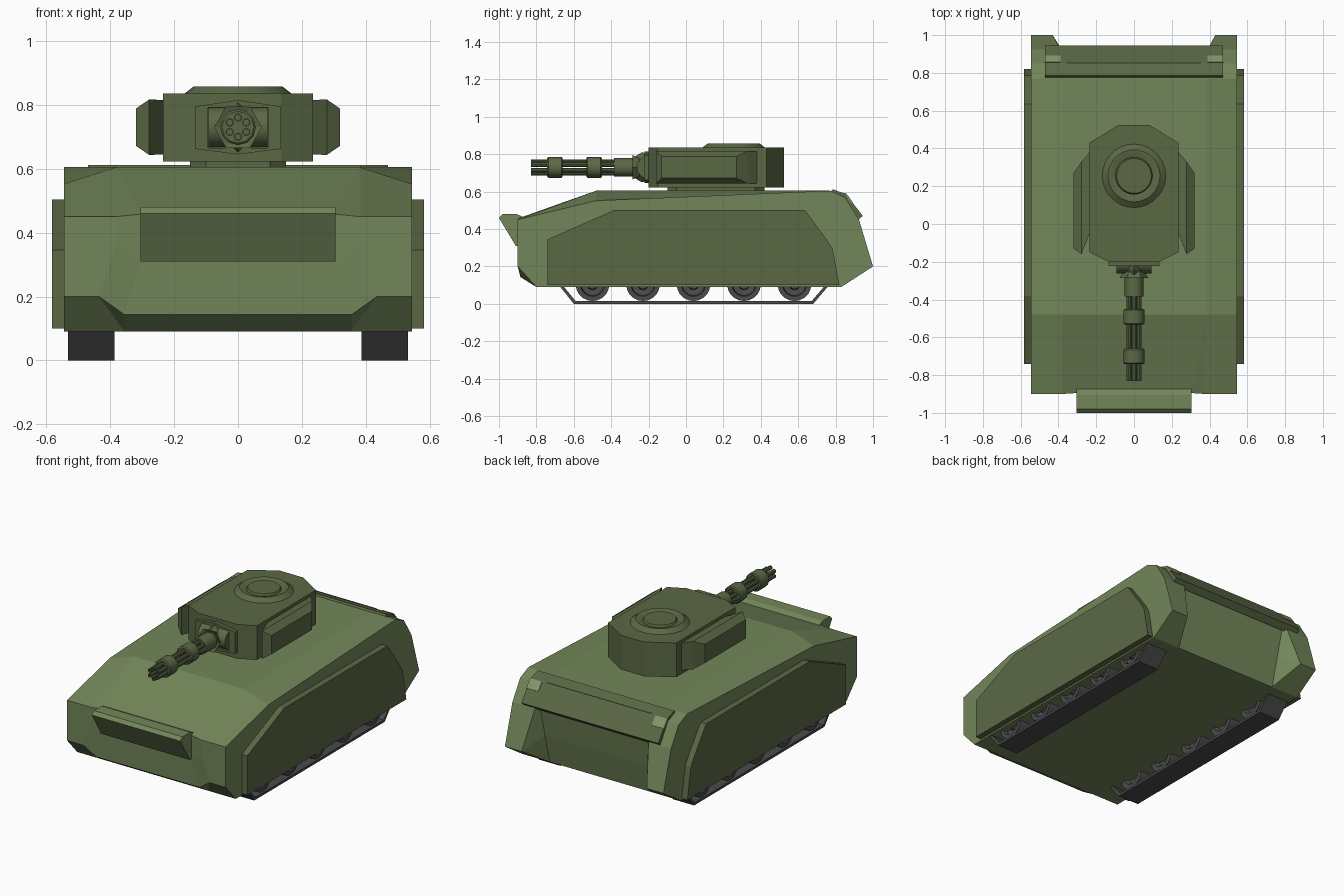
import bpy, math
from mathutils import Matrix, Vector

if "Cube" in bpy.data.objects:
    bpy.data.objects.remove(bpy.data.objects["Cube"])


def material(name, rgb):
    m = bpy.data.materials.new(name)
    m.diffuse_color = (*rgb, 1)
    m.use_nodes = True
    m.node_tree.nodes["Principled BSDF"].inputs["Base Color"].default_value = m.diffuse_color
    return m


HULL = material("hull_green", (0.17, 0.24, 0.10))
DARK = material("turret_green", (0.105, 0.14, 0.06))
LAMP = material("lamp_green", (0.24, 0.32, 0.15))
GREY = material("track_grey", (0.07, 0.07, 0.075))


def loft(name, rings, mat, smooth=False, matrix=Matrix()):
    """Skin equal-length closed rings of 3D points and cap both ends."""
    n = len(rings[0])
    verts = [matrix @ Vector(p) for r in rings for p in r]
    faces = [tuple(range(n)), tuple(range(len(verts) - n, len(verts)))]
    for k in range(len(rings) - 1):
        for i in range(n):
            j = (i + 1) % n
            faces.append((k * n + i, k * n + j, (k + 1) * n + j, (k + 1) * n + i))
    me = bpy.data.meshes.new(name)
    me.from_pydata(verts, [], faces)
    import bmesh
    bm = bmesh.new()
    bm.from_mesh(me)
    bmesh.ops.remove_doubles(bm, verts=bm.verts, dist=1e-5)
    bmesh.ops.recalc_face_normals(bm, faces=bm.faces)
    bm.to_mesh(me)
    bm.free()
    ob = bpy.data.objects.new(name, me)
    bpy.context.collection.objects.link(ob)
    me.materials.append(mat)
    if smooth:
        bpy.ops.object.select_all(action='DESELECT')
        ob.select_set(True)
        bpy.context.view_layer.objects.active = ob
        bpy.ops.object.shade_smooth_by_angle(angle=math.radians(35))
    return ob


def side_profile(name, yz, x0, x1, mat):
    return loft(name, [[(x, y, z) for y, z in yz] for x in (x0, x1)], mat)


def plan(name, half, z0, z1, mat):
    """Extrude a mirrored top-view outline upward."""
    pts = half + [(-x, y) for x, y in reversed(half)]
    return loft(name, [[(x, y, z) for x, y in pts] for z in (z0, z1)], mat)


def lathe(name, profile, centre, axis, n, mat, smooth=True, turn=0.0):
    """Rings (radius, offset) stacked along an axis."""
    rot = Vector((0, 0, 1)).rotation_difference(Vector(axis)).to_matrix().to_4x4()
    rings = [[(r * math.cos(turn + 2 * math.pi * i / n),
               r * math.sin(turn + 2 * math.pi * i / n), h) for i in range(n)]
             for r, h in profile]
    return loft(name, rings, mat, smooth, Matrix.Translation(centre) @ rot)


# Hull: outer, shoulder and centre columns, mirrored
yz = [(-.9, .45), (-.48, .552), (.77, .605), (.85, .57), (.925, .45),
      (1.0, .2), (.83, .09), (-.8, .09), (-.9, .2), (-.9, .37)]
outer = [(.545, y, z) for y, z in yz]
shoulder_x = [.38, .38, .38, .38, .39, .43, .355, .355, .435, .38]
shoulder = [(x, y, z) for x, (y, z) in zip(shoulder_x, yz)]
shoulder[1] = (.38, -.48, .605)
centre = list(shoulder)
centre[0] = (.305, -.895, .458)
centre[4] = (.37, .90, .44)
centre[5] = (.36, .87, .27)
centre[8] = (.355, -.885, .143)
centre[9] = (.305, -.89, .31)
half = [outer, shoulder, centre]
loft("hull", half + [[(-x, y, z) for x, y, z in c] for c in reversed(half)], HULL)

# Overhanging front lip
side_profile("front_lip", [(-.86, .46), (-.905, .48), (-.98, .48), (-1.0, .46),
                           (-.91, .31), (-.87, .31)], -.305, .305, HULL)

# Raised rear door with slit trim and lamps
side_profile("rear_door", [(.775, .6), (.785, .612), (.855, .588), (.945, .47),
                           (.91, .44), (.83, .54)], -.47, .47, DARK)
side_profile("rear_door_slit", [(.845, .58), (.848, .593), (.853, .592), (.857, .58)],
             -.355, .355, DARK)
for s in (-1, 1):
    side_profile("rear_lamp", [(.853, .585), (.857, .59), (.893, .543), (.885, .535)],
                 s * .39, s * .472, LAMP)

# Side skirts, tracks and road wheels
skirt = [(-.74, .1), (-.74, .345), (-.38, .503), (.635, .503),
         (.755, .34), (.785, .29), (.82, .1)]
track = [(-.68, .1), (-.6, 0), (.68, 0), (.765, .1), (.745, .1),
         (.672, .015), (-.59, .015), (-.66, .1)]
for s in (-1, 1):
    side_profile("side_skirt", skirt, s * .54, s * .583, DARK)
    side_profile("track", track, s * .387, s * .532, GREY)
    for k in range(5):
        lathe("road_wheel", [(.02, -.035), (.045, -.04), (.06, -.06), (.09, -.06),
                             (.09, .06), (.065, .06), (.06, .035), (.03, .03),
                             (.025, .045)],
              (s * .46, -.5 + .27 * k, .105), (s, 0, 0), 20, GREY)

# Turret neck and body
plan("turret_neck", [(.1, -.1), (.15, -.05), (.15, .37), (.1, .42)], .59, .63, DARK)
plan("turret_body", [(.135, -.2), (.235, -.15), (.235, .43), (.08, .525)],
     .622, .835, DARK)

# Hatch dome on the turret roof
lathe("roof_hatch", [(.168, -.01), (.168, 0), (.138, .023), (.13, .023),
                     (.098, .012), (.092, .023)],
      (0, .255, .835), (0, 0, 1), 28, DARK)

# Armour pods on the turret sides
for s in (-1, 1):
    rings = []
    for x, y0, y1, z0, z1 in [(.225, -.03, .39, .655, .80), (.235, -.05, .38, .645, .815),
                              (.278, -.16, .33, .643, .817), (.32, -.13, .27, .672, .788)]:
        rings.append([(s * x, y0, z0), (s * x, y1, z0), (s * x, y1, z1), (s * x, y0, z1)])
    loft("turret_side_pod", rings, DARK)

# Six-sided mantlet frame with a square opening cut through it
face = [(-.135, .795), (0, .815), (.135, .795), (.135, .662), (0, .645), (-.135, .662)]
frame = loft("mantlet_frame", [[(x, y, z) for x, z in face] for y in (-.222, -.19)], DARK)
cutter = side_profile("mantlet_cutter", [(-.3, .665), (-.15, .665), (-.15, .792), (-.3, .792)],
                      -.094, .094, DARK)
cutter.hide_render = True
cutter.hide_viewport = True
cut = frame.modifiers.new("opening", 'BOOLEAN')
cut.object = cutter
cut.solver = 'EXACT'

# Gun cradle, flared diamond shield and rotary gun
Z = .73
lathe("gun_cradle", [(.062, -.093), (.062, .093)], (0, -.2, Z), (1, 0, 0), 20, DARK)
lathe("gun_shield", [(.045, .19), (.078, .225), (.078, .24), (.05, .285)], (0, 0, Z),
      (0, -1, 0), 4, DARK, False)
lathe("gun_shield_rim", [(.05, .24), (.075, .285), (.045, .275)], (0, 0, Z),
      (0, -1, 0), 6, DARK, False)
lathe("gun_housing", [(.05, .25), (.05, .385)], (0, 0, Z), (0, -1, 0), 12, DARK)
for y in (.45, .66):
    lathe("barrel_clamp", [(.05, y), (.056, y + .006), (.056, y + .076), (.05, y + .082)],
          (0, 0, Z), (0, -1, 0), 12, DARK)
for k in range(6):
    a = math.radians(60 * k + 30)
    lathe("barrel", [(.013, .36), (.013, .83), (.009, .83), (.009, .80)],
          (.03 * math.cos(a), 0, Z + .03 * math.sin(a)), (0, -1, 0), 10, DARK)
